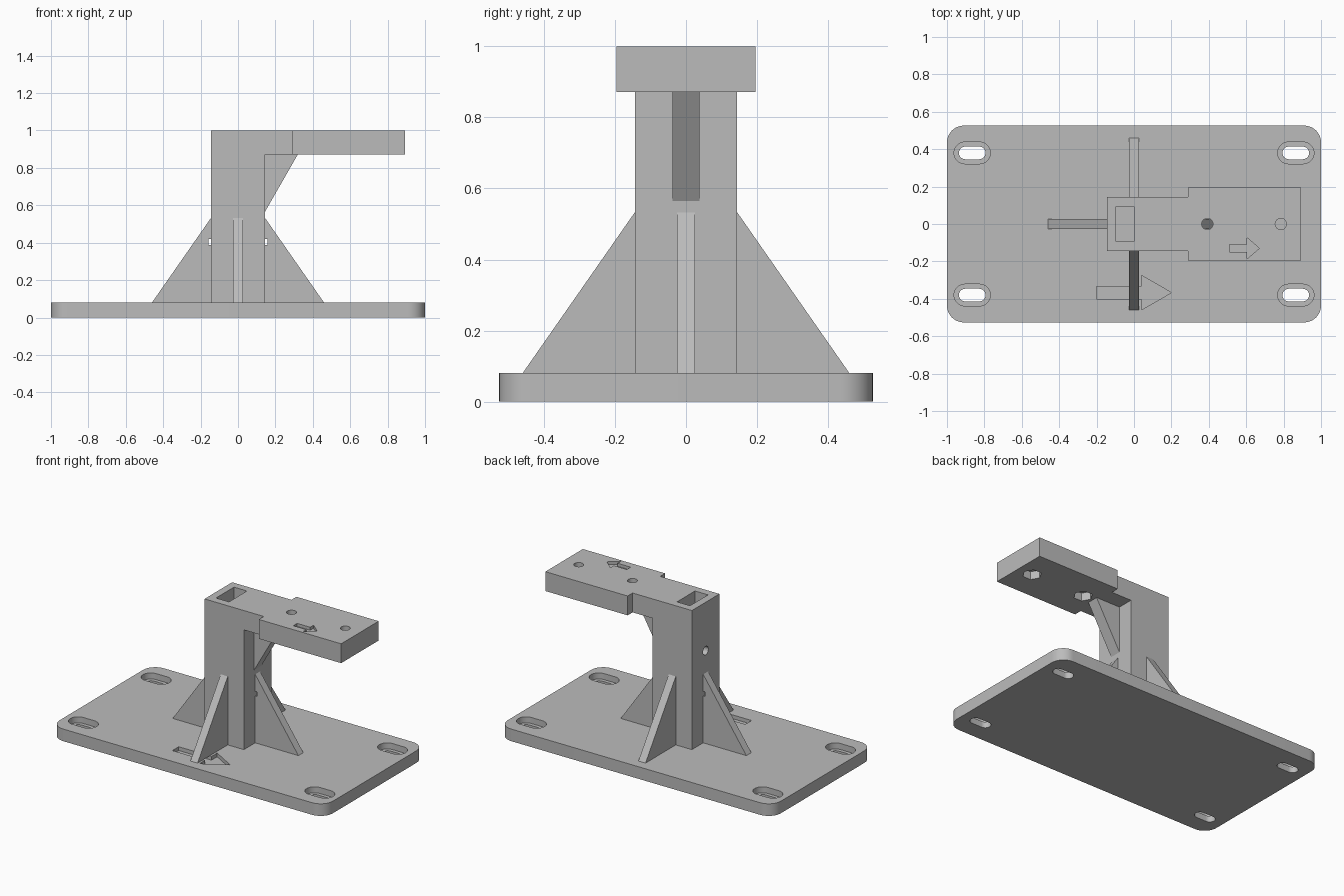
import bpy
import bmesh
from math import cos, sin, pi
from mathutils import Matrix, Vector

if "Cube" in bpy.data.objects:
    bpy.data.objects.remove(bpy.data.objects["Cube"], do_unlink=True)

GREY = (0.5, 0.5, 0.5, 1)
grey = bpy.data.materials.new("plain grey")
grey.use_nodes = True
grey.diffuse_color = GREY
grey.node_tree.nodes["Principled BSDF"].inputs["Base Color"].default_value = GREY


def prism(name, outline, low, high, matrix=Matrix()):
    """Extrude a closed 2D outline from low to high, then place it."""
    bm = bmesh.new()
    face = bm.faces.new([bm.verts.new((a, b, low)) for a, b in outline])
    top = bmesh.ops.extrude_face_region(bm, geom=[face])["geom"]
    moved = [v for v in top if isinstance(v, bmesh.types.BMVert)]
    bmesh.ops.translate(bm, vec=(0, 0, high - low), verts=moved)
    bmesh.ops.transform(bm, matrix=matrix, verts=bm.verts)
    bmesh.ops.recalc_face_normals(bm, faces=bm.faces)
    mesh = bpy.data.meshes.new(name)
    bm.to_mesh(mesh)
    bm.free()
    mesh.materials.append(grey)
    obj = bpy.data.objects.new(name, mesh)
    bpy.context.collection.objects.link(obj)
    return obj


def rect(x0, x1, y0, y1):
    return [(x0, y0), (x1, y0), (x1, y1), (x0, y1)]


def rounded(x, y, half_x, half_y, r, steps=10):
    points = []
    for q, (sx, sy) in enumerate([(1, 1), (-1, 1), (-1, -1), (1, -1)]):
        for i in range(steps + 1):
            a = (q + i / steps) * pi / 2
            p = (x + sx * (half_x - r) + r * cos(a), y + sy * (half_y - r) + r * sin(a))
            if not points or (Vector(p) - Vector(points[-1])).length > 1e-5:
                points.append(p)
    if (Vector(points[0]) - Vector(points[-1])).length < 1e-5:
        points.pop()
    return points


def ngon(x, y, r, n):
    return [(x + r * cos(2 * pi * i / n), y + r * sin(2 * pi * i / n)) for i in range(n)]


def arrow(x0, neck, tip, y, shaft, head):
    return [(x0, y - shaft), (neck, y - shaft), (neck, y - head), (tip, y),
            (neck, y + head), (neck, y + shaft), (x0, y + shaft)]


def cut(target, cutters):
    bpy.ops.object.select_all(action="DESELECT")
    target.select_set(True)
    bpy.context.view_layer.objects.active = target
    for cutter in cutters:
        mod = target.modifiers.new("cut", "BOOLEAN")
        mod.operation, mod.solver, mod.object = "DIFFERENCE", "EXACT", cutter
        bpy.ops.object.modifier_apply(modifier=mod.name)
        bpy.data.objects.remove(cutter, do_unlink=True)
    bpy.ops.object.shade_smooth_by_angle(angle=pi / 6)


UPRIGHT = Matrix.Rotation(pi / 2, 4, "X")   # outline becomes x and z
BASE_TOP, ARM_LOW = 0.08, 0.872
HALF = 0.144

# Base plate with four recessed slots and an engraved arrow
base = prism("base_plate", rounded(0, 0, 1, 0.526, 0.09), 0, BASE_TOP)
cutters = []
for x in (-0.865, 0.865):
    for y in (-0.38, 0.38):
        cutters.append(prism("slot_recess", rounded(x, y, 0.097, 0.058, 0.058), 0.04, 0.2))
        cutters.append(prism("slot_hole", rounded(x, y, 0.071, 0.034, 0.034), -0.1, 0.2))
cutters.append(prism("base_arrow", arrow(-0.2, 0.04, 0.2, -0.367, 0.033, 0.092), 0.055, 0.2))
cut(base, cutters)

# Column and wide arm in one body
side = [(-HALF, BASE_TOP), (HALF, BASE_TOP), (HALF, ARM_LOW),
        (0.29, ARM_LOW), (0.29, 1), (-HALF, 1)]
column = prism("column", side, -HALF, HALF, UPRIGHT)
cut(column, [
    prism("pocket", rect(-0.095, 0, -0.094, 0.094), 0.63, 1.2),
    prism("side_hole", ngon(-0.68, 0, 0.028, 24), -0.3, -0.05, Matrix.Rotation(pi / 2, 4, "Y")),
])

# Arm pad with bolt holes, hex pockets underneath and a small arrow
pad = prism("arm_pad", rect(0.29, 0.892, -0.196, 0.196), ARM_LOW, 1)
cutters = [prism("pad_arrow", arrow(0.51, 0.605, 0.67, -0.13, 0.02, 0.056), 0.98, 1.2)]
for x in (0.392, 0.785):
    cutters.append(prism("bolt_hole", ngon(x, 0, 0.03, 32), 0.7, 1.2))
    cutters.append(prism("nut_pocket", ngon(x, 0, 0.058, 6), 0.7, 0.925))
cut(pad, cutters)

# Four triangular ribs around the column; the side pair has a tie slot
rib = [(HALF, BASE_TOP), (0.46, BASE_TOP), (HALF, 0.533)]
for i, name in enumerate(("left_rib", "back_rib", "right_rib", "front_rib")):
    turn = Matrix.Rotation(i * pi / 2, 4, "Z") @ UPRIGHT
    part = prism(name, rib, -0.026, 0.026, turn)
    if i % 2 == 0:
        cut(part, [prism("tie_slot", rect(0.1, 0.158, 0.388, 0.42), -0.1, 0.1, turn)])

# Brace under the arm
prism("arm_brace", [(HALF, 0.565), (0.32, ARM_LOW), (HALF, ARM_LOW)], -0.038, 0.038, UPRIGHT)
